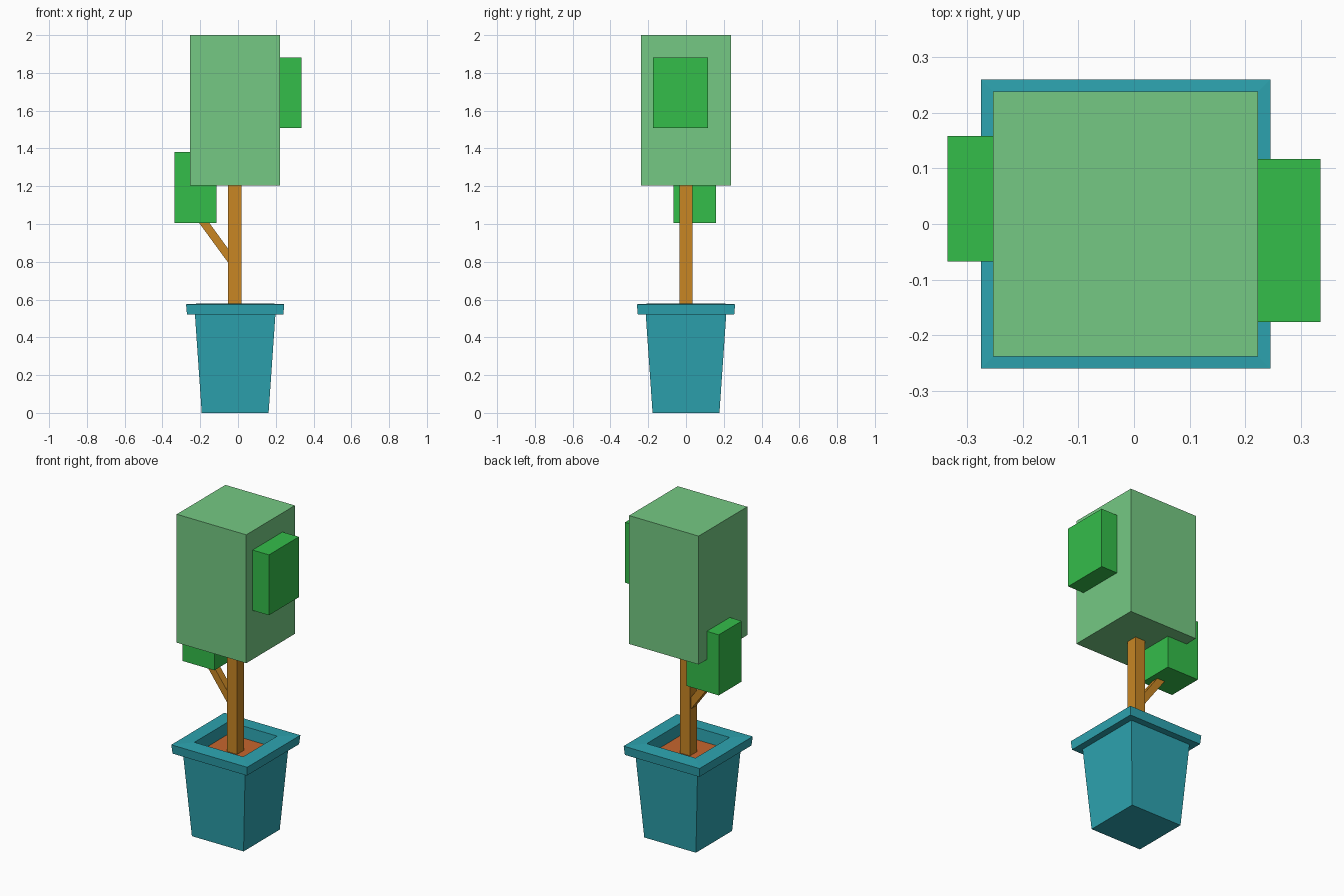
import bpy, bmesh

if "Cube" in bpy.data.objects:
    bpy.data.objects.remove(bpy.data.objects["Cube"])


def material(name, r, g, b):
    def lin(c):
        c /= 255
        return c / 12.92 if c <= 0.04045 else ((c + 0.055) / 1.055) ** 2.4
    m = bpy.data.materials.new(name)
    m.diffuse_color = (lin(r), lin(g), lin(b), 1)
    m.use_nodes = True
    m.node_tree.nodes["Principled BSDF"].inputs["Base Color"].default_value = m.diffuse_color
    return m


light_green = material("light_green", 117, 201, 131)
bright_green = material("bright_green", 52, 189, 74)
teal = material("teal", 45, 164, 176)
wood = material("wood_brown", 200, 134, 36)
earth = material("earth_orange", 198, 102, 46)


def finish(name, bm, mat):
    bmesh.ops.recalc_face_normals(bm, faces=bm.faces)
    mesh = bpy.data.meshes.new(name)
    bm.to_mesh(mesh)
    bm.free()
    mesh.materials.append(mat)
    ob = bpy.data.objects.new(name, mesh)
    bpy.context.collection.objects.link(ob)
    return ob


def box(name, x, y, z, mat):
    """Box from (min, max) ranges on each axis."""
    bm = bmesh.new()
    bmesh.ops.create_cube(bm, size=1)
    for v in bm.verts:
        v.co = [r[0] if c < 0 else r[1] for c, r in zip(v.co, (x, y, z))]
    return finish(name, bm, mat)


def square_rings(name, cx, profile, mat):
    """Closed square vessel through (half width, height) rings."""
    bm = bmesh.new()
    rings = [[bm.verts.new((cx + sx * h, sy * h, z))
              for sx, sy in ((-1, -1), (1, -1), (1, 1), (-1, 1))]
             for h, z in profile]
    for a, b in zip(rings, rings[1:]):
        for i in range(4):
            j = (i + 1) % 4
            bm.faces.new((a[i], a[j], b[j], b[i]))
    bm.faces.new(rings[0])
    bm.faces.new(rings[-1])
    return finish(name, bm, mat)


CX = -0.015

# Tapered pot with projecting rim and recessed opening
square_rings("pot", CX, [(0.177, 0), (0.213, 0.52), (0.255, 0.52),
                         (0.26, 0.575), (0.167, 0.58), (0.163, 0.49)], teal)

# Soil inside the pot
box("soil", (CX - 0.162, CX + 0.162), (-0.162, 0.162), (0.492, 0.508), earth)

# Trunk
box("trunk", (-0.052, 0.018), (-0.035, 0.035), (0.508, 1.21), wood)

# Slanted side branch: side profile extruded along y
bm = bmesh.new()
profile = [(-0.03, 0.765), (-0.03, 0.838), (-0.166, 1.025), (-0.22, 1.025)]
face = bm.faces.new([bm.verts.new((x, -0.023, z)) for x, z in profile])
ext = bmesh.ops.extrude_face_region(bm, geom=[face])["geom"]
bmesh.ops.translate(bm, vec=(0, 0.046, 0),
                    verts=[g for g in ext if isinstance(g, bmesh.types.BMVert)])
finish("branch", bm, wood)

# Foliage blocks
box("main_foliage", (-0.253, 0.223), (-0.238, 0.238), (1.205, 2.0), light_green)
box("upper_leaf_block", (0.115, 0.335), (-0.176, 0.117), (1.508, 1.882), bright_green)
box("lower_leaf_block", (-0.335, -0.115), (-0.067, 0.158), (1.005, 1.38), bright_green)
